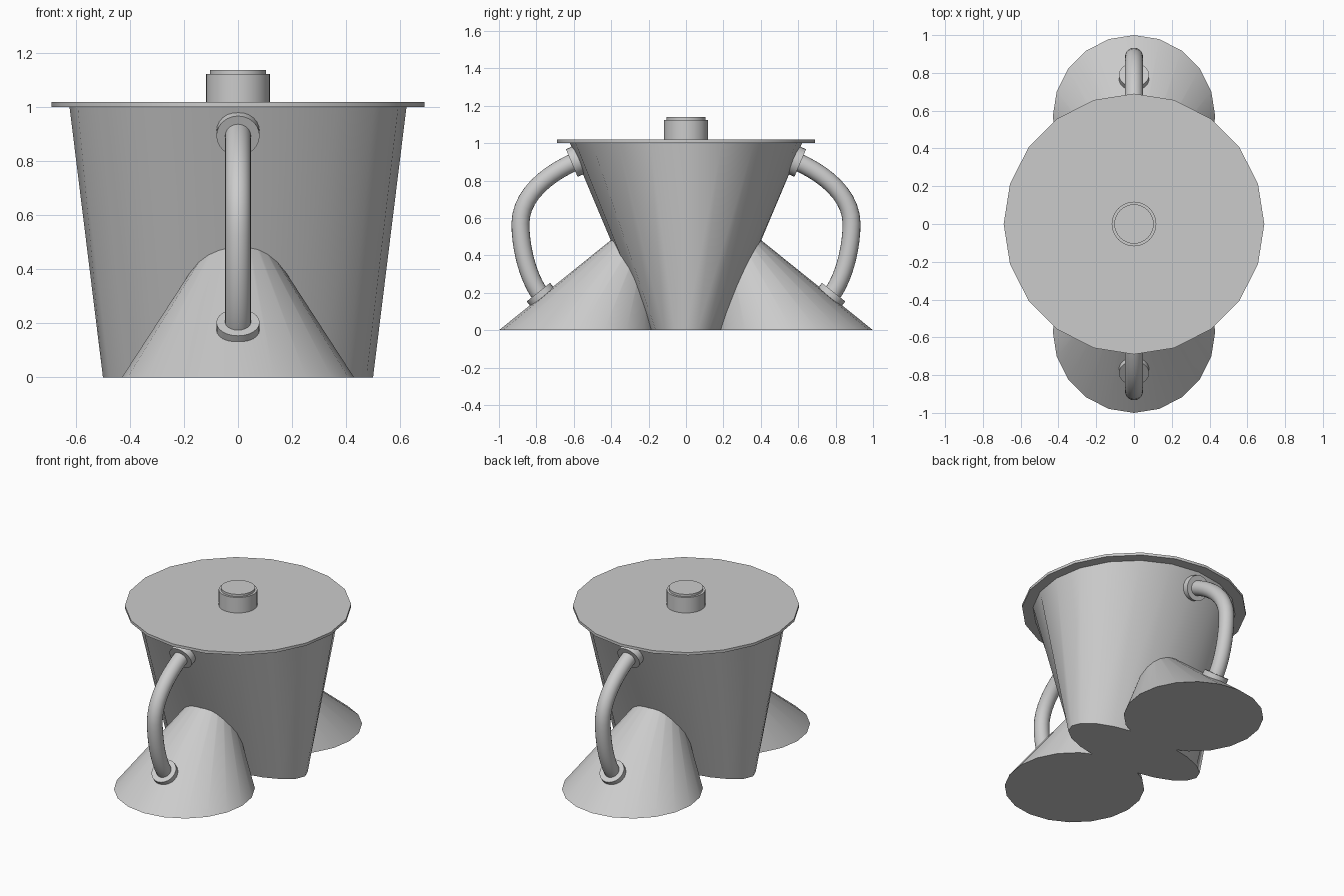
import bpy, bmesh, math
from mathutils import Vector

if "Cube" in bpy.data.objects:
    bpy.data.objects.remove(bpy.data.objects["Cube"])


def finish(name, bm, angle=30):
    bmesh.ops.recalc_face_normals(bm, faces=bm.faces)
    me = bpy.data.meshes.new(name)
    bm.to_mesh(me)
    bm.free()
    ob = bpy.data.objects.new(name, me)
    bpy.context.collection.objects.link(ob)
    bpy.ops.object.select_all(action='DESELECT')
    ob.select_set(True)
    bpy.context.view_layer.objects.active = ob
    bpy.ops.object.shade_smooth_by_angle(angle=math.radians(angle))
    return ob


def loft(name, rings, n, angle=30):
    """Closed skin through rings given as (centre, x axis, y axis)."""
    bm = bmesh.new()
    loops = []
    for c, u, v in rings:
        c, u, v = Vector(c), Vector(u), Vector(v)
        loops.append([bm.verts.new(c + u * math.cos(2 * math.pi * i / n)
                                   + v * math.sin(2 * math.pi * i / n)) for i in range(n)])
    for a, b in zip(loops, loops[1:]):
        for i in range(n):
            j = (i + 1) % n
            bm.faces.new((a[i], a[j], b[j], b[i]))
    bm.faces.new(loops[0])
    bm.faces.new(loops[-1])
    return finish(name, bm, angle)


def flat(y, z, rx, ry):
    return ((0, y, z), (rx, 0, 0), (0, ry, 0))


def along(p, d, r):
    """Round ring at p=(y, z), facing direction d=(dy, dz)."""
    d = Vector(d).normalized()
    return ((0, p[0], p[1]), (r, 0, 0), (0, -d.y * r, d.x * r))


def bezier(a, b, c, d, steps):
    for i in range(steps + 1):
        t = i / steps
        yield a * (1-t)**3 + b * 3*t*(1-t)**2 + c * 3*t*t*(1-t) + d * t**3


# Pot body: elliptical foot opening to a round rim
loft("body", [flat(0, 0, 0.5, 0.2), flat(0, 1.003, 0.624, 0.622)], 20)

# Lid and stepped knob
loft("lid", [flat(0, 1.002, 0.69, 0.69), flat(0, 1.02, 0.69, 0.69)], 20)
loft("lid_knob", [flat(0, 1.005, 0.118, 0.118), flat(0, 1.124, 0.118, 0.118),
                  flat(0, 1.124, 0.104, 0.104), flat(0, 1.139, 0.104, 0.104)], 32)

# Handle centre line in (y, z), starting and ending square to the surfaces
wall_dir = Vector((0.92, -0.39))
foot_dir = Vector((0.62, 0.78))
top, bottom = Vector((0.585, 0.905)), Vector((0.772, 0.182))
mid = Vector((0.885, 0.57))
path = list(bezier(top, top + wall_dir * 0.17, mid + Vector((0, 0.15)), mid, 10))
path += list(bezier(mid, mid - Vector((0, 0.14)), bottom + foot_dir * 0.11, bottom, 10))[1:]

for s, side in ((-1, "front"), (1, "back")):
    def flip(p):
        return Vector((s * p[0], p[1]))

    # Leaning conical foot, its tip hidden inside the body
    loft(side + "_foot", [flat(s * 0.57, 0, 0.43, 0.43),
                          flat(s * 0.22, 0.59, 0.047, 0.047)], 20)

    # Curved handle tube
    pts = [flip(p) for p in path]
    rings = []
    for i, p in enumerate(pts):
        d = pts[min(i + 1, len(pts) - 1)] - pts[max(i - 1, 0)]
        rings.append(along(p, d, 0.048))
    loft(side + "_handle", rings, 20, 40)

    # Collars where the handle meets body and foot
    for label, p, d in (("upper", top, wall_dir), ("lower", bottom, foot_dir)):
        loft(f"{side}_{label}_collar",
             [along(flip(p - d * 0.02), flip(d), 0.08),
              along(flip(p + d * 0.028), flip(d), 0.08)], 24)
